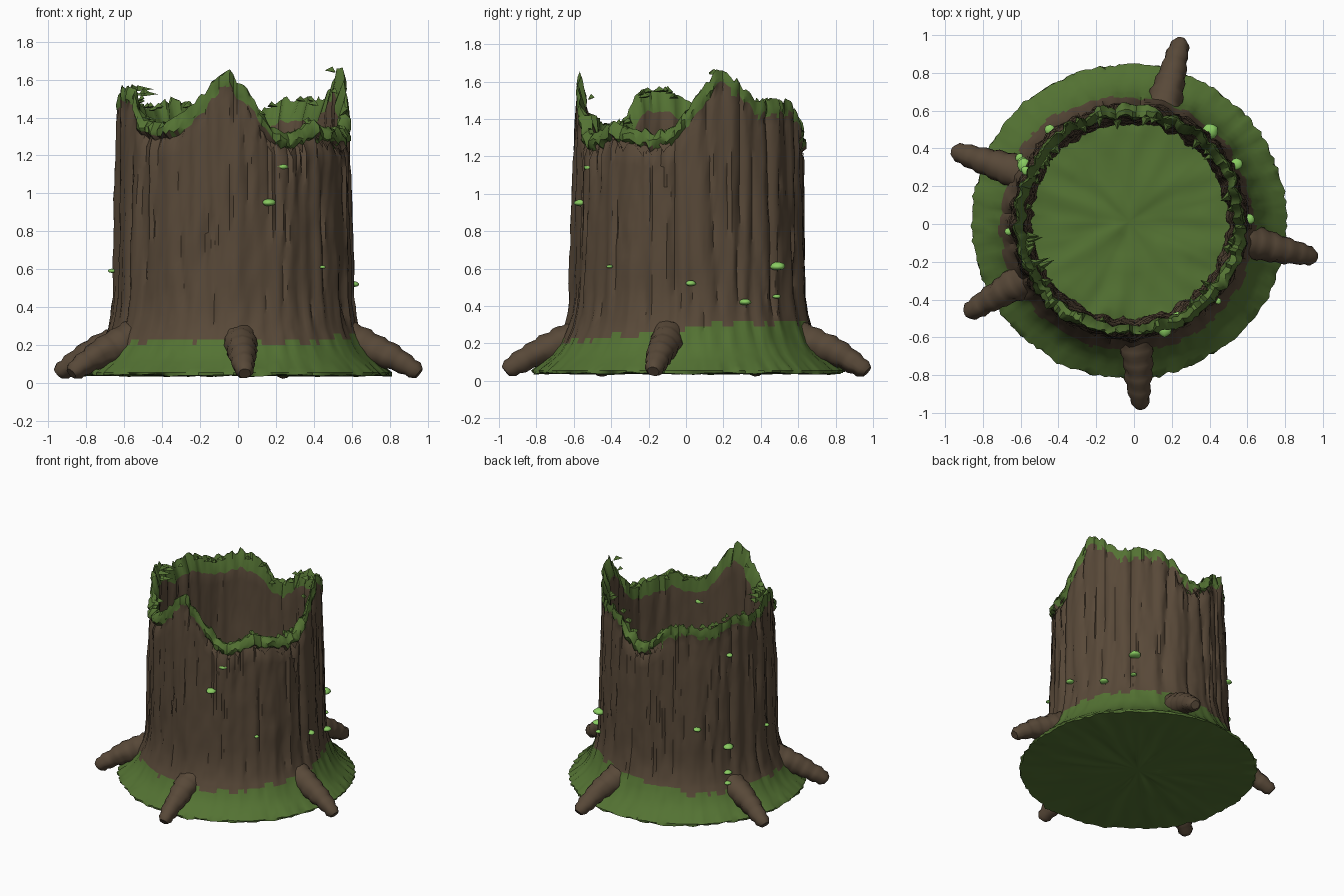
import bpy, bmesh, math, random
from mathutils import Vector, noise

random.seed(4)
if "Cube" in bpy.data.objects:
    bpy.data.objects.remove(bpy.data.objects["Cube"], do_unlink=True)


def material(name, rgb):
    m = bpy.data.materials.new(name)
    m.use_nodes = True
    m.diffuse_color = (*rgb, 1)
    m.node_tree.nodes["Principled BSDF"].inputs["Base Color"].default_value = (*rgb, 1)
    return m


BARK = material("brown bark", (0.098, 0.066, 0.040))
MOSS = material("green moss", (0.088, 0.170, 0.033))
FUNGUS = material("pale green fungus", (0.25, 0.60, 0.12))
CENTRE = Vector((-0.025, 0.015, 0))
SEGS = 200


def finish(bm, name, mats, angle=40):
    bmesh.ops.recalc_face_normals(bm, faces=bm.faces)
    mesh = bpy.data.meshes.new(name)
    bm.to_mesh(mesh)
    bm.free()
    ob = bpy.data.objects.new(name, mesh)
    bpy.context.collection.objects.link(ob)
    for m in mats:
        mesh.materials.append(m)
    bpy.ops.object.select_all(action='DESELECT')
    ob.select_set(True)
    bpy.context.view_layer.objects.active = ob
    bpy.ops.object.shade_smooth_by_angle(angle=math.radians(angle))
    return ob


def interp(points, x):
    for (x0, y0), (x1, y1) in zip(points, points[1:]):
        if x0 <= x <= x1:
            return y0 + (y1 - y0) * (x - x0) / (x1 - x0)
    return points[-1][1]


def polar(a, r, z):
    return CENTRE + Vector((r * math.cos(a), r * math.sin(a), z))


def wobble(a, z, freq, zfreq):
    return noise.noise(Vector((freq * math.cos(a), freq * math.sin(a), z * zfreq)))


# Broken rim: height by angle in degrees
RIM = [(0, 1.46), (8, 1.58), (16, 1.66), (25, 1.61), (37, 1.48), (52, 1.51), (68, 1.48),
       (78, 1.40), (87, 1.31), (97, 1.33), (108, 1.45), (120, 1.50), (142, 1.45),
       (160, 1.53), (178, 1.48), (194, 1.57), (207, 1.55), (215, 1.40), (230, 1.37),
       (245, 1.42), (254, 1.52), (262, 1.62), (268, 1.64), (276, 1.55), (284, 1.43),
       (291, 1.34), (302, 1.32), (315, 1.38), (328, 1.36), (343, 1.32), (353, 1.37), (360, 1.46)]
# Flared foot: radius by height
FOOT = [(0.05, 0.84), (0.09, 0.79), (0.14, 0.735), (0.20, 0.695), (0.28, 0.66),
        (0.36, 0.64), (0.45, 0.628)]


def rim_at(a):
    return interp(RIM, math.degrees(a) % 360) + 0.03 * wobble(a, 0, 14, 1)


def bark_radius(a, z):
    r = interp(FOOT, z) if z < 0.45 else 0.628 - 0.025 * (z - 0.45)
    crack = max(0, 0.12 - abs(wobble(a, z, 7, 0.6))) * 0.14
    fade = min(1, max(0.3, z / 0.5))
    return r + (0.022 * wobble(a, z, 9, 0.7) - crack) * fade + 0.008 * wobble(a, z, 20, 9)


def moss_line(a):
    return 0.22 + 0.09 * max(0, math.cos(a - 0.75)) + 0.035 * wobble(a, 0, 8, 1)


# Trunk: one closed skin running underside, foot, bark, rim, hollow, floor
def underside(r):
    return lambda a: polar(a, r + 0.02 * wobble(a, r, 18, 5), 0.042 + 0.014 * wobble(a, r, 8 * r + 2, 9))


def foot(z):
    return lambda a: polar(a, bark_radius(a, z) + (0.02 * wobble(a, z, 22, 3) if z < 0.1 else 0), z)


def bark(t):
    def point(a):
        z = 0.45 + t * (rim_at(a) - 0.14 - 0.45)
        return polar(a, bark_radius(a, z), z)
    return point


def lip(drop, bulge):
    def point(a):
        z = rim_at(a) - drop
        low = 1 if rim_at(a) < 1.43 else 0.2
        r = bark_radius(a, z) + bulge * low + random.uniform(-0.006, 0.006)
        return polar(a, r, z + random.uniform(-0.012, 0.012))
    return point


def hollow(t):
    def point(a):
        z = 0.12 + t * (rim_at(a) - 0.03 - 0.12)
        r = 0.515 + 0.035 * min(1, t * 1.5) + 0.025 * wobble(a, z, 9, 0.7)
        return polar(a, r + random.uniform(-0.006, 0.006), z)
    return point


def floor(r):
    return lambda a: polar(a, r, 0.12 + 0.025 * wobble(a, r, 10 * r, 8))


rows = [("moss", underside(r)) for r in (0.15, 0.3, 0.45, 0.6, 0.72, 0.83)]
rows += [("foot", foot(z)) for z in (0.055, 0.08, 0.11, 0.14, 0.17, 0.20, 0.23, 0.26, 0.29, 0.32, 0.36, 0.40, 0.45)]
rows += [("bark", bark(t / 14)) for t in range(1, 15)]
rows += [("bark", lip(0.09, -0.02)), ("bark", lip(0.065, 0.012)), ("rim", lip(0.035, 0.014)),
         ("rim", lip(0.0, -0.015)), ("rim", lip(0.005, -0.045))]
rows += [("rim" if t == 14 else "bark", hollow(t / 15)) for t in range(14, -1, -1)]
rows += [("moss", floor(r)) for r in (0.46, 0.38, 0.28, 0.18, 0.08)]

bm = bmesh.new()
angles = [2 * math.pi * i / SEGS for i in range(SEGS)]
rings = [[bm.verts.new(fn(a)) for a in angles] for _, fn in rows]
for k in range(1, len(rows)):
    kind = rows[k][0]
    for i, a in enumerate(angles):
        j = (i + 1) % SEGS
        f = bm.faces.new((rings[k - 1][i], rings[k - 1][j], rings[k][j], rings[k][i]))
        z = f.calc_center_median().z
        rim_patch = kind == "bark" and z > rim_at(a) - 0.08 + 0.05 * wobble(a, z, 6, 3)
        f.material_index = int(kind in ("moss", "rim") or rim_patch
                               or (kind == "foot" and z < moss_line(a)))
for ring, z in ((rings[0], 0.042), (rings[-1], 0.12)):
    hub = bm.verts.new(CENTRE + Vector((0, 0, z)))
    for i in range(SEGS):
        bm.faces.new((ring[i], ring[(i + 1) % SEGS], hub)).material_index = 1
finish(bm, "hollow_trunk", [BARK, MOSS])


# Torn shards: thin triangular wedges
def shards(name, count, arc, drop, length, inward, mat):
    bm = bmesh.new()
    for _ in range(count):
        a = math.radians(random.uniform(*arc))
        z = rim_at(a) - drop
        r = bark_radius(a, z) - (0.045 if inward else 0.008)
        w = random.uniform(0.03, 0.06)
        tip = random.uniform(0.5, 1) * length
        base = [polar(a - w, r, z), polar(a + w, r, z), polar(a, r - 0.012, z + 0.03)]
        reach = -tip if inward else 0.012
        point = polar(a + random.uniform(-w, w), r + reach, z + (0.01 if inward else -tip))
        v = [bm.verts.new(p) for p in base + [point]]
        for tri in ((0, 1, 2), (0, 1, 3), (1, 2, 3), (2, 0, 3)):
            bm.faces.new([v[n] for n in tri])
    finish(bm, name, [mat], 20)


shards("torn_bark_front", 14, (288, 350), 0.075, 0.06, False, BARK)
shards("torn_bark_back", 6, (82, 105), 0.07, 0.07, False, BARK)
shards("moss_shards", 30, (0, 360), 0.02, 0.06, True, MOSS)
shards("moss_shards_right", 5, (185, 212), 0.03, 0.10, True, MOSS)


# Roots: tapered, ringed limbs arching down to the ground
def root(name, start, end):
    bm = bmesh.new()
    s, e = Vector((*start, 0)), Vector((*end, 0))
    out = (e - s).normalized()
    side = Vector((-out.y, out.x, 0))
    steps, sides, prev = 16, 16, None
    for k in range(steps + 1):
        t = k / steps
        mid = s.lerp(e, t) + Vector((0, 0, 0.225 - 0.09 * t - 0.085 * t * t))
        up = (Vector((0, 0, 1)) + out * (0.3 + 0.5 * t)).normalized()
        r = 0.098 - 0.05 * t + 0.005 * math.sin(k * 2.1)
        if k == steps:
            r *= 0.6
        ring = []
        for i in range(sides):
            b = 2 * math.pi * i / sides
            d = side * math.cos(b) + up * math.sin(b)
            ring.append(bm.verts.new(mid + d * r * (1 + 0.14 * noise.noise((mid + d * 0.3) * 9))))
        if prev:
            for i in range(sides):
                j = (i + 1) % sides
                bm.faces.new((prev[i], prev[j], ring[j], ring[i]))
        else:
            bm.faces.new(ring)
        prev = ring
    bm.faces.new(prev)
    finish(bm, name, [BARK], 50)


root("root_front", (0.01, -0.58), (0.035, -0.965))
root("root_left", (0.57, -0.09), (0.955, -0.175))
root("root_back", (0.15, 0.60), (0.25, 0.97))
root("root_right_back", (-0.57, 0.26), (-0.95, 0.385))
root("root_right_front", (-0.56, -0.28), (-0.88, -0.47))

# Fungus caps: angle in degrees, height, half width
CAPS = [(296, 1.14, 0.04), (288, 0.95, 0.036), (318, 0.61, 0.017), (1, 0.52, 0.028),
        (28, 0.42, 0.032), (48, 0.61, 0.042), (47, 0.45, 0.022), (154, 1.23, 0.024),
        (131, 0.70, 0.028), (152, 0.53, 0.038), (151, 0.34, 0.028), (150, 0.27, 0.024),
        (185, 0.59, 0.02)]
for n, (deg, z, w) in enumerate(CAPS):
    a = math.radians(deg)
    bm = bmesh.new()
    bmesh.ops.create_uvsphere(bm, u_segments=12, v_segments=8, radius=w)
    depth = 0.04 if n == 0 else 0.0
    for v in bm.verts:
        v.co.z *= 0.6 if v.co.z > 0 else 0.45
        v.co *= 1 + 0.15 * noise.noise(v.co * 40 + Vector((n, 0, 0)))
        v.co += polar(a, bark_radius(a, z) + 0.008 - depth, z)
    finish(bm, "fungus_cap_%d" % (n + 1), [FUNGUS], 60)
